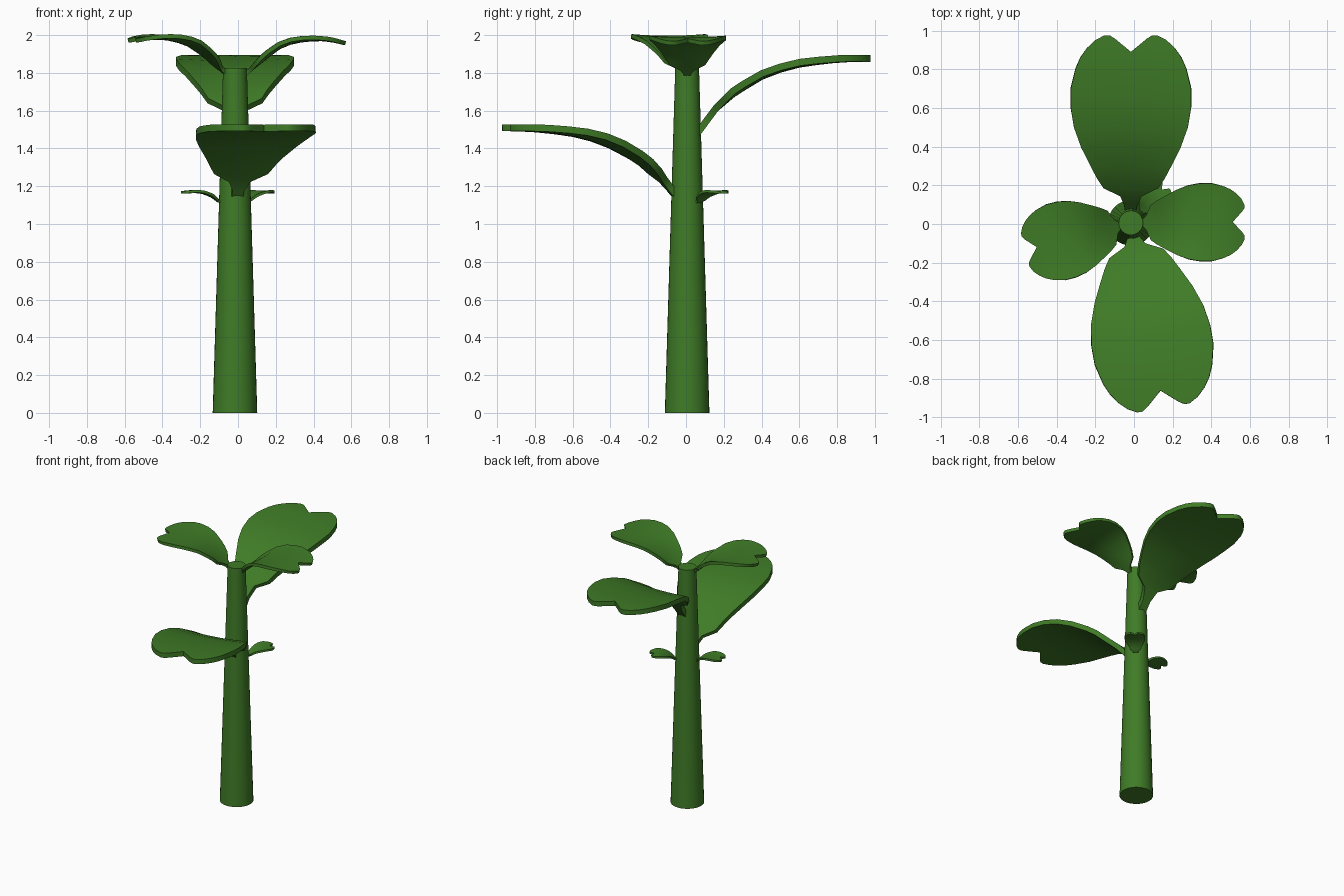
import bpy, bmesh, math

if "Cube" in bpy.data.objects:
    bpy.data.objects.remove(bpy.data.objects["Cube"])

CX, CY = -0.016, 0.006          # stalk centre

green = bpy.data.materials.new("leaf_green")
green.diffuse_color = (0.05, 0.2, 0.02, 1)
green.use_nodes = True
green.node_tree.nodes["Principled BSDF"].inputs["Base Color"].default_value = green.diffuse_color


def finish(ob, angle):
    ob.data.materials.append(green)
    bpy.ops.object.select_all(action='DESELECT')
    ob.select_set(True)
    bpy.context.view_layer.objects.active = ob
    bpy.ops.object.shade_smooth_by_angle(angle=math.radians(angle))


def lerp(points, x):
    if x <= points[0][0]:
        return points[0][1]
    for (x0, y0), (x1, y1) in zip(points, points[1:]):
        if x <= x1:
            return y0 + (y1 - y0) * (x - x0) / (x1 - x0)
    return points[-1][1]


# Half-width of the blade along its length, both normalised
OUTLINE = [(0, .18), (.05, .46), (.11, .57), (.18, .67), (.30, .83), (.42, .945), (.545, 1),
           (.665, 1), (.79, .92), (.86, .84), (.92, .73), (.97, .59), (1, .44)]
COLS = 10


def leaf(name, angle, start, base, length, half_width, stem, thick, notch, cup, path):
    """Notched leaf: stem from start to base, blade from base to length; path is (radius, z)."""
    rows = [(start, stem, 0), ((start + base) / 2, stem, 0)]
    rows += [(base + (length - base) * t, max(stem, w * half_width), t) for t, w in OUTLINE]
    a = math.radians(angle)
    ca, sa = math.cos(a), math.sin(a)
    bm = bmesh.new()
    grid = []
    for r, w, t in rows:
        line = []
        for i in range(COLS + 1):
            v = 2 * i / COLS - 1
            rr = r - notch * max(0, 1 - abs(v) / 0.75) * t ** 4
            z = lerp(path, rr) + cup * v * v * (1 - t) * min(1, t * 8)
            s = w * v
            line.append(bm.verts.new((CX + rr * ca - s * sa, CY + rr * sa + s * ca, z)))
        grid.append(line)
    for p, q in zip(grid, grid[1:]):
        for i in range(COLS):
            bm.faces.new((p[i], q[i], q[i + 1], p[i + 1]))
    mesh = bpy.data.meshes.new(name)
    bm.to_mesh(mesh)
    bm.free()
    ob = bpy.data.objects.new(name, mesh)
    bpy.context.collection.objects.link(ob)
    finish(ob, 40)
    mod = ob.modifiers.new("thickness", 'SOLIDIFY')
    mod.thickness = thick
    mod.offset = 0
    bpy.context.view_layer.objects.active = ob
    bpy.ops.object.modifier_apply(modifier=mod.name)
    finish(ob, 40)


# Tapered stalk
bpy.ops.mesh.primitive_cone_add(vertices=32, radius1=0.118, radius2=0.063, depth=1.825,
                                location=(CX, CY, 0.9125))
stalk = bpy.context.object
stalk.name = "stalk"
finish(stalk, 40)

# Two big leaves, back and front
leaf("back_leaf", 90, 0.05, 0.15, 0.97, 0.312, 0.032, 0.036, 0.085, 0.02,
     [(.05, 1.475), (.15, 1.61), (.25, 1.695), (.4, 1.785), (.5, 1.822), (.6, 1.848),
      (.75, 1.868), (.87, 1.876), (.97, 1.876)])
leaf("front_leaf", -80, 0.05, 0.13, 0.972, 0.312, 0.032, 0.036, 0.09, 0.02,
     [(.05, 1.14), (.13, 1.235), (.25, 1.335), (.4, 1.42), (.5, 1.457), (.6, 1.48),
      (.75, 1.50), (.87, 1.507), (.97, 1.51)])

# Two medium leaves at the top
leaf("top_right_leaf", 0.5, 0.05, 0.085, 0.585, 0.202, 0.02, 0.022, 0.06, 0.025,
     [(.05, 1.79), (.085, 1.82), (.15, 1.872), (.22, 1.93), (.3, 1.963), (.38, 1.977),
      (.46, 1.979), (.52, 1.972), (.585, 1.957)])
leaf("top_left_leaf", 194.5, 0.05, 0.085, 0.562, 0.202, 0.02, 0.022, 0.06, 0.025,
     [(.05, 1.80), (.085, 1.83), (.15, 1.885), (.22, 1.94), (.3, 1.972), (.38, 1.986),
      (.46, 1.986), (.52, 1.98), (.565, 1.97)])

# Two small sprouts on the stalk
for name, ang, size in (("small_right_leaf", 47, 0.265), ("small_left_leaf", 188, 0.285)):
    leaf(name, ang, 0.06, 0.09, size, 0.072, 0.018, 0.014, 0.03, 0.008,
         [(.06, 1.112), (.09, 1.122), (.13, 1.15), (.17, 1.165), (.21, 1.171), (.29, 1.167)])
